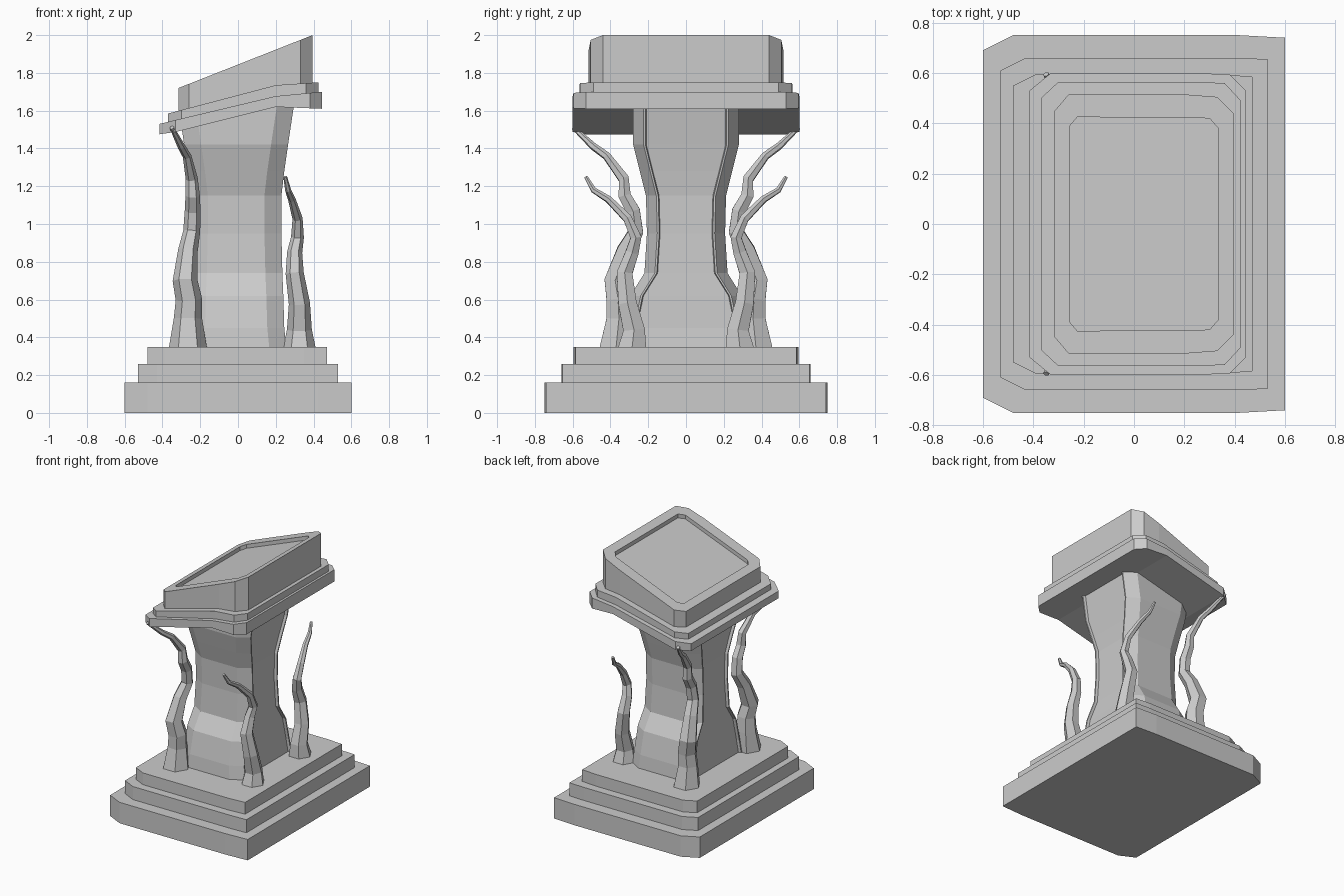
import bpy, bmesh, math
from mathutils import Vector

if "Cube" in bpy.data.objects:
    bpy.data.objects.remove(bpy.data.objects["Cube"])


def loft(name, rings):
    """Skin a list of equal-length closed rings and cap both ends."""
    bm = bmesh.new()
    rows = [[bm.verts.new(p) for p in ring] for ring in rings]
    n = len(rows[0])
    for a, b in zip(rows, rows[1:]):
        for i in range(n):
            j = (i + 1) % n
            bm.faces.new((a[i], a[j], b[j], b[i]))
    bm.faces.new(rows[0])
    bm.faces.new(rows[-1])
    bmesh.ops.recalc_face_normals(bm, faces=bm.faces)
    me = bpy.data.meshes.new(name)
    bm.to_mesh(me)
    bm.free()
    ob = bpy.data.objects.new(name, me)
    bpy.context.collection.objects.link(ob)
    return ob


def interp(pts, x):
    """Piecewise linear height along x."""
    for (x0, z0), (x1, z1) in zip(pts, pts[1:]):
        if x <= x1:
            break
    return z0 + (z1 - z0) * (x - x0) / (x1 - x0)


def slab(name, stations, bottom, top):
    """Block whose plan is (x, half width) stations, between two height lines."""
    rings = []
    for x, h in stations:
        zb, zt = interp(bottom, x), interp(top, x)
        rings.append([(x, -h, zb), (x, h, zb), (x, h, zt), (x, -h, zt)])
    return loft(name, rings)


def flat(z):
    return [(-1, z), (1, z)]


def vine(name, path, sides=6):
    """Tapered twisting root along (x, y, z, radius), mirrored across y."""
    pts = [Vector(p[:3]) for p in path]
    rings = []
    for i, p in enumerate(pts):
        t = (pts[min(i + 1, len(pts) - 1)] - pts[max(i - 1, 0)]).normalized()
        if i == 0:
            t = Vector((0, 0, 1))
        u = Vector((0, 1, 0)).cross(t).normalized()
        v = t.cross(u)
        r = path[i][3]
        rings.append([p + r * (math.cos(a) * u + math.sin(a) * v)
                      for a in (2 * math.pi * k / sides for k in range(sides))])
    ob = loft(name, rings)
    m = ob.modifiers.new("mirror", 'MIRROR')
    m.use_axis = (False, True, False)
    return ob


# Stepped base
slab("base_lower", [(-.60, .69), (-.48, .75), (.42, .75), (.60, .74)], flat(0), flat(.16))
slab("base_middle", [(-.53, .61), (-.43, .66), (.40, .66), (.53, .655)], flat(.16), flat(.26))
slab("base_upper", [(-.48, .55), (-.39, .595), (.35, .595), (.47, .585)], flat(.26), flat(.35))

# Waisted column with chamfered corners and recessed side panels: z, half x, half y
column_profile = [(.35, .265, .34), (.45, .255, .33), (.62, .25, .295), (.74, .245, .22),
                  (.95, .24, .207), (1.15, .24, .212), (1.28, .255, .245),
                  (1.42, .275, .28), (1.62, .305, .28)]
rings = []
for z, hx, hy in column_profile:
    quarter = [(hx - .09, hy), (hx, hy - .055), (hx, hy - .065), (hx - .02, hy - .07)]
    ring = quarter + [(x, -y) for x, y in reversed(quarter)]
    ring += [(-x, -y) for x, y in quarter] + [(-x, y) for x, y in reversed(quarter)]
    rings.append([(x - .01, y, z) for x, y in ring])
loft("column", rings)

# Tilted ledges under the desk
slab("ledge_lower", [(-.415, .53), (-.33, .60), (.20, .60), (.38, .595), (.445, .53)],
     [(-.415, 1.475), (-.34, 1.485), (.20, 1.62), (.445, 1.61)],
     [(-.415, 1.53), (.18, 1.675), (.445, 1.70)])
slab("ledge_upper", [(-.37, .50), (-.30, .565), (.20, .565), (.36, .56), (.425, .49)],
     [(-.37, 1.52), (.20, 1.66), (.425, 1.69)],
     [(-.37, 1.585), (.20, 1.735), (.425, 1.75)])

# Sloped desk with a shallow recessed top
slope = [(-.315, 1.72), (.395, 2.0)]
desk = slab("desk", [(-.315, .45), (-.26, .515), (.20, .515), (.33, .505), (.395, .44)],
            [(-.315, 1.57), (.20, 1.70), (.395, 1.73)], slope)
cutter = slab("desk_recess_cutter",
              [(-.255, .39), (-.225, .425), (.30, .42), (.335, .38)],
              [(x, z - .03) for x, z in slope], [(x, z + .1) for x, z in slope])
cutter.hide_render = True
cutter.hide_set(True)
cut = desk.modifiers.new("recess", 'BOOLEAN')
cut.operation = 'DIFFERENCE'
cut.solver = 'EXACT'
cut.object = cutter

# Gnarled vines: tall pair on the low side, short pair on the high side
vine("tall_vines", [
    (-.265, -.37, .35, .10), (-.265, -.355, .50, .075), (-.26, -.36, .60, .07),
    (-.28, -.375, .70, .066), (-.265, -.32, .86, .052), (-.245, -.265, .96, .045),
    (-.24, -.28, 1.07, .042), (-.24, -.325, 1.15, .038), (-.245, -.33, 1.24, .032),
    (-.27, -.42, 1.36, .023), (-.30, -.49, 1.41, .02), (-.35, -.595, 1.51, .012)])
vine("short_vines", [
    (.325, -.285, .35, .085), (.325, -.275, .44, .066), (.325, -.31, .58, .056),
    (.30, -.325, .74, .048), (.30, -.285, .85, .04), (.315, -.265, .93, .034),
    (.315, -.31, 1.03, .027), (.285, -.41, 1.13, .02), (.265, -.49, 1.18, .016),
    (.25, -.53, 1.25, .01)])
